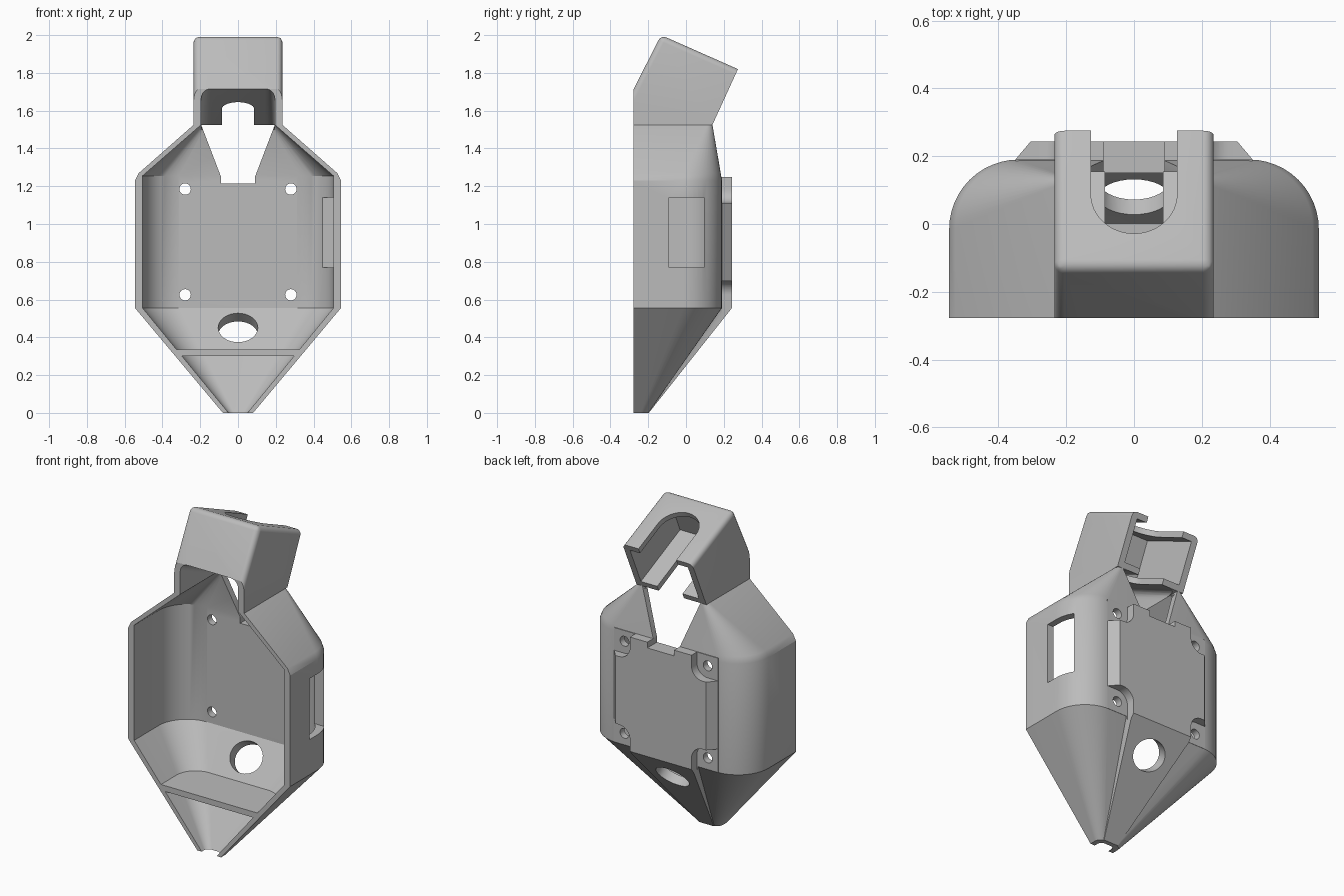
import bpy, bmesh
from math import sin, cos, pi, radians
from mathutils import Vector

cube = bpy.data.objects.get("Cube")
if cube:
    bpy.data.objects.remove(cube, do_unlink=True)

FRONT = -0.277
grey = bpy.data.materials.new("plain grey")
grey.use_nodes = True
grey.diffuse_color = (0.5, 0.5, 0.5, 1)
grey.node_tree.nodes["Principled BSDF"].inputs["Base Color"].default_value = (0.5, 0.5, 0.5, 1)


def loft(name, rings, bevel=None, size=0.03):
    """Closed solid through rings of equal point count; bevel is a rule that picks edges."""
    bm = bmesh.new()
    loops = [[bm.verts.new(p) for p in ring] for ring in rings]
    n = len(loops[0])
    for a, b in zip(loops, loops[1:]):
        for i in range(n):
            j = (i + 1) % n
            bm.faces.new((a[i], a[j], b[j], b[i]))
    bm.faces.new(loops[0][::-1])
    bm.faces.new(loops[-1])
    if bevel:
        bmesh.ops.bevel(bm, geom=[e for e in bm.edges if bevel(e)], offset=size,
                        segments=5, profile=0.5, affect='EDGES')
    bmesh.ops.triangulate(bm, faces=bm.faces[:])
    bmesh.ops.recalc_face_normals(bm, faces=bm.faces[:])
    mesh = bpy.data.meshes.new(name)
    bm.to_mesh(mesh)
    bm.free()
    mesh.materials.append(grey)
    obj = bpy.data.objects.new(name, mesh)
    bpy.context.scene.collection.objects.link(obj)
    return obj


def section(z, half, back, r, front=FRONT, steps=12):
    """U-shaped section with a flat front and rounded back corners."""
    right = [(half - r + r * cos(t), back - r + r * sin(t))
             for t in (pi / 2 * i / steps for i in range(steps + 1))]
    pts = [(half, front)] + right
    pts += [(-x, y) for x, y in reversed(pts)]
    return [Vector((x, y, z)) for x, y in pts]


def side_prism(name, pts, half, **kw):
    return loft(name, [[Vector((x, y, z)) for y, z in pts] for x in (-half, half)], **kw)


def back_prism(name, pts, y0, y1):
    return loft(name, [[Vector((x, y, z)) for x, z in pts] for y in (y0, y1)])


def box(name, x0, x1, y0, y1, z0, z1):
    return back_prism(name, [(x0, z0), (x1, z0), (x1, z1), (x0, z1)], y0, y1)


def disc(cx, cz, r, n=32):
    return [(cx + r * cos(2 * pi * i / n), cz + r * sin(2 * pi * i / n)) for i in range(n)]


def tilted(u, w):
    """Side-view point in the frame of the tilted head."""
    a = radians(24.4)
    return FRONT + u * cos(a) + w * sin(a), 1.715 - u * sin(a) + w * cos(a)


def head_slot(name, r, w0, w1):
    """Round-ended slot, open to the back, cut along the head axis."""
    pts = [(r * cos(t), 0.255 + r * sin(t)) for t in (pi + pi * i / 24 for i in range(25))]
    pts += [(r, 0.6), (-r, 0.6)]
    return loft(name, [[Vector((x, *tilted(u, w))) for x, u in pts] for w in (w0, w1)])


# Solid parts: hull, back plate, lower panel, tilted head
shell = loft("mount_shell", [
    section(0, 0.08, -0.2, 0.04), section(0.555, 0.545, 0.19, 0.205),
    section(1.23, 0.545, 0.19, 0.205), section(1.268, 0.527, 0.184, 0.195),
    section(1.525, 0.235, 0.14, 0.03)])
plate_outline = [(-0.35, 0.1), (-0.35, 0.19), (-0.305, 0.243),
                 (0.305, 0.243), (0.35, 0.19), (0.35, 0.1)]
plate = loft("back_plate", [[Vector((x, y, z)) for x, y in plate_outline] for z in (0.555, 1.25)])
panel = loft("lower_panel", [
    [Vector((x, y, z)) for x, y in ((-h, a), (h, a), (h, b), (-h, b))]
    for z, h, a, b in ((0, 0.05, -0.24, -0.197), (0.555, 0.215, 0.1, 0.243))])
ridge = (-0.132, 2.0)
head = side_prism("head", [(FRONT, 1.525), (FRONT, 1.715), ridge, (0.275, 1.82), (0.14, 1.525)],
                  0.235, bevel=lambda e: any(v.co.z > 1.99 for v in e.verts))
solids = [plate, panel, head]


# Hollows
def inner(z):
    t = z / 0.555
    return section(z, 0.05 + 0.455 * t, -0.225 + 0.375 * t, 0.03 + 0.16 * t, front=-0.4)


cutters = [
    loft("main_cavity", [inner(0.335), inner(0.555), section(1.255, 0.505, 0.15, 0.19, -0.4),
                         section(1.525, 0.195, 0.1, 0.03, -0.4)]),
    loft("tip_pocket", [inner(-0.02), inner(0.3)]),
    side_prism("neck_opening", [(-0.4, 1.5), (-0.4, 1.772), (0.16, 1.516), (0.1, 1.5)], 0.195,
               bevel=lambda e: any(v.co.z > 1.75 for v in e.verts)
               and any(v.co.y > 0.15 for v in e.verts), size=0.05),
    side_prism("head_cavity", [tilted(0.045, 0.035), tilted(0.6, 0.035),
                               tilted(0.6, 0.288), tilted(0.045, 0.288)], 0.195),
    head_slot("head_top_slot", 0.127, 0.2, 0.45),
    head_slot("head_floor_slot", 0.085, -0.05, 0.1),
    back_prism("back_slot", [(-0.09, 1.215), (0.09, 1.215), (0.09, 1.25), (0.195, 1.525),
                             (-0.195, 1.525), (-0.09, 1.25)], 0, 0.4),
    box("side_window", 0.38, 0.7, -0.09, 0.095, 0.77, 1.14),
]

# Cable hole square to the lower slope
along = Vector((0, 0.62, 0.785))
normal = Vector((0, 0.785, -0.62))
centre = Vector((0, 0.1, 0.435))
cutters.append(loft("cable_hole", [
    [centre + Vector((x, 0, 0)) + along * s * 0.88 + normal * d for x, s in disc(0, 0, 0.105)]
    for d in (-0.15, 0.15)]))

# Screw holes with round corner recesses
for sx in (-1, 1):
    for z, sz in ((0.625, -1), (1.185, 1)):
        cutters.append(back_prism("screw_hole", disc(sx * 0.28, z, 0.03), 0, 0.4))
        cutters.append(back_prism("screw_recess", disc(sx * 0.28, z, 0.073), 0.191, 0.4))
        for x_in, z_in in ((0.28, z - sz * 0.073), (0.207, z)):
            xs = sorted((sx * x_in, sx * 0.45))
            zs = sorted((z_in, z + sz * 0.12))
            cutters.append(box("corner_recess", *xs, 0.191, 0.4, *zs))

# Join the solids, subtract the hollows, keep one clean mesh
for tool in solids + cutters:
    tool.hide_render = True
    mod = shell.modifiers.new(tool.name, 'BOOLEAN')
    mod.operation = 'UNION' if tool in solids else 'DIFFERENCE'
    mod.solver = 'EXACT'
    mod.object = tool
graph = bpy.context.evaluated_depsgraph_get()
result = bpy.data.meshes.new_from_object(shell.evaluated_get(graph))
shell.modifiers.clear()
shell.data = result
for tool in solids + cutters:
    bpy.data.objects.remove(tool, do_unlink=True)

result.materials.clear()
result.materials.append(grey)
for poly in result.polygons:
    poly.material_index = 0
bpy.ops.object.select_all(action='DESELECT')
shell.select_set(True)
bpy.context.view_layer.objects.active = shell
bpy.ops.object.shade_smooth_by_angle(angle=radians(25))
